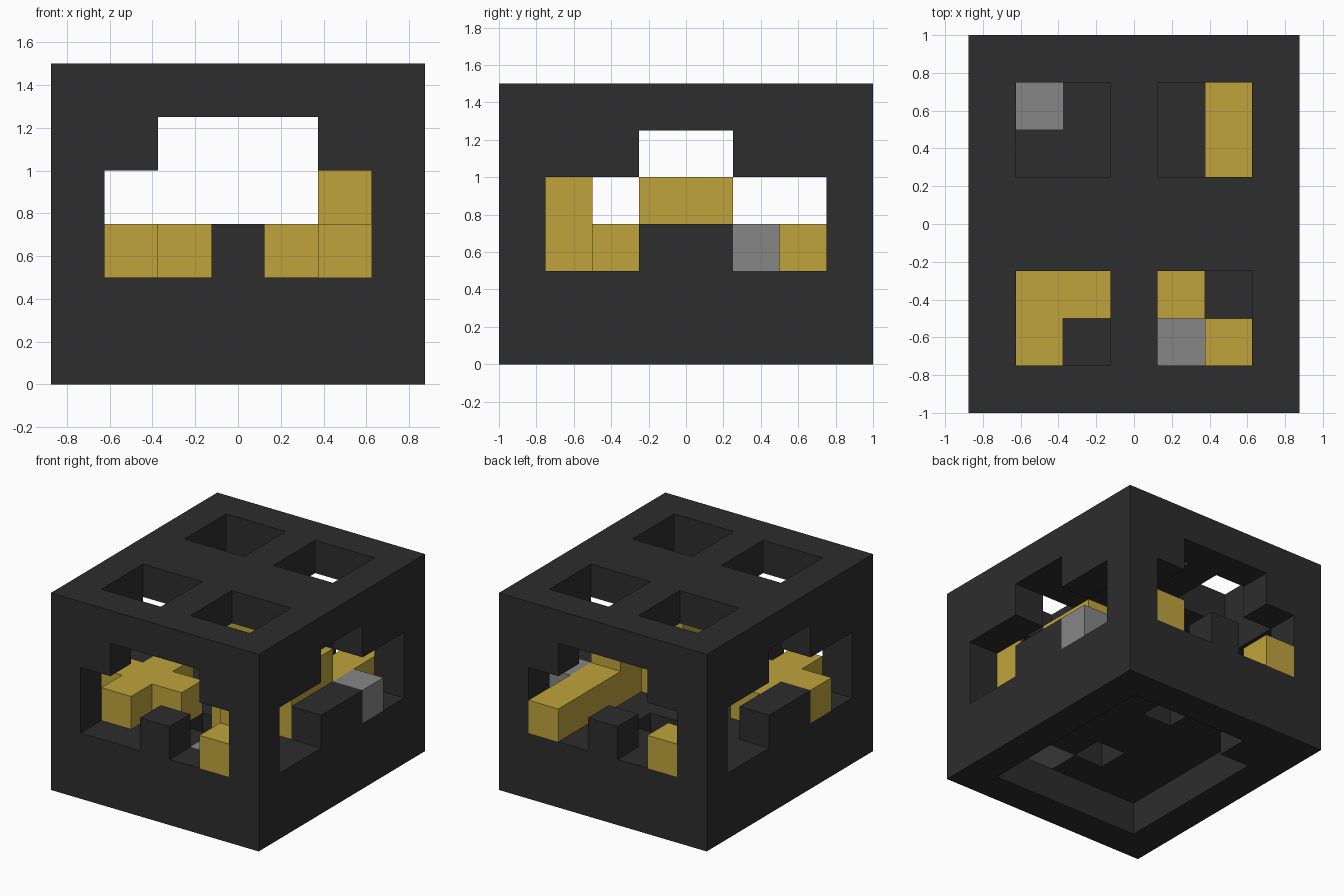
import bpy
import bmesh
from itertools import product
from mathutils import Vector

cube = bpy.data.objects.get("Cube")
if cube:
    bpy.data.objects.remove(cube, do_unlink=True)

U = 0.25                              # edge of one puzzle cell
ORIGIN = Vector((-0.875, -1.0, 0.0))  # lower corner of the cell grid


def material(name, rgb):
    m = bpy.data.materials.new(name)
    m.use_nodes = True
    m.diffuse_color = (*rgb, 1)
    shader = m.node_tree.nodes["Principled BSDF"]
    shader.inputs["Base Color"].default_value = (*rgb, 1)
    shader.inputs["Roughness"].default_value = 0.8
    return m


def block(xs, ys, zs):
    """Cells of a box, each range given as (first, last)."""
    return set(product(*(range(a, b + 1) for a, b in (xs, ys, zs))))


def build(name, cells, mat):
    """Skin a set of cells with faces wherever a cell meets empty space."""
    bm = bmesh.new()
    for cell in cells:
        centre = ORIGIN + (Vector(cell) + Vector((0.5, 0.5, 0.5))) * U
        for axis, sign in product(range(3), (-1, 1)):
            step = list(cell)
            step[axis] += sign
            if tuple(step) in cells:
                continue
            n, a, b = Vector(), Vector(), Vector()
            n[axis] = sign * U / 2
            a[(axis + 1) % 3] = U / 2
            b[(axis + 2) % 3] = sign * U / 2
            mid = centre + n
            bm.faces.new([bm.verts.new(mid + o) for o in (-a - b, a - b, a + b, b - a)])
    bmesh.ops.remove_doubles(bm, verts=bm.verts, dist=U / 100)
    bmesh.ops.dissolve_limit(bm, angle_limit=0.01, verts=bm.verts, edges=bm.edges)
    mesh = bpy.data.meshes.new(name)
    bm.to_mesh(mesh)
    bm.free()
    mesh.materials.append(mat)
    obj = bpy.data.objects.new(name, mesh)
    bpy.context.collection.objects.link(obj)
    return obj


charcoal = material("charcoal", (0.026, 0.026, 0.026))
gold = material("gold", (0.52, 0.37, 0.045))
grey = material("grey", (0.24, 0.24, 0.24))

# Loose pegs and pieces
floor_pegs = {"front_floor_peg": {(4, 1, 1)}, "back_floor_peg": {(1, 6, 1)}}
wall_peg = {(6, 5, 2)}
cross_piece = block((1, 1), (1, 3), (2, 2)) | {(0, 2, 2), (2, 2, 2)}
long_bar = block((5, 5), (3, 7), (2, 2)) | block((5, 5), (3, 4), (3, 3)) | block((4, 4), (2, 3), (2, 2))
front_key = {(5, 0, 2), (5, 1, 2), (5, 1, 3)}
back_key = {(1, 7, 2)}

# Case: solid box, hollowed out
case = block((0, 6), (0, 7), (0, 5))
case -= block((1, 5), (1, 6), (2, 4))                      # main cavity
case -= block((1, 5), (1, 6), (0, 0)) - {(1, 6, 0)}        # underside recess
for y in (0, 7):                                           # front and back windows
    case -= block((1, 5), (y, y), (2, 3)) | block((2, 4), (y, y), (4, 4))
    case |= {(3, y, 2)}
for x in (0, 6):                                           # side windows
    case -= block((x, x), (1, 6), (2, 3)) | block((x, x), (3, 4), (4, 4))
    case |= block((x, x), (3, 4), (2, 2))
for x, y in product((1, 4), (1, 5)):                       # four top holes
    case -= block((x, x + 1), (y, y + 1), (5, 5))
case -= {(3, 2, 1), (3, 5, 1)}                             # floor holes
for peg in floor_pegs.values():                            # seats for the floor pegs
    case -= peg

build("case", case, charcoal)
build("cross_piece", cross_piece, gold)
build("long_bar", long_bar, gold)
build("front_key", front_key, gold)
build("back_key", back_key, gold)
build("wall_peg", wall_peg, grey)
for name, cells in floor_pegs.items():
    build(name, cells, grey)
